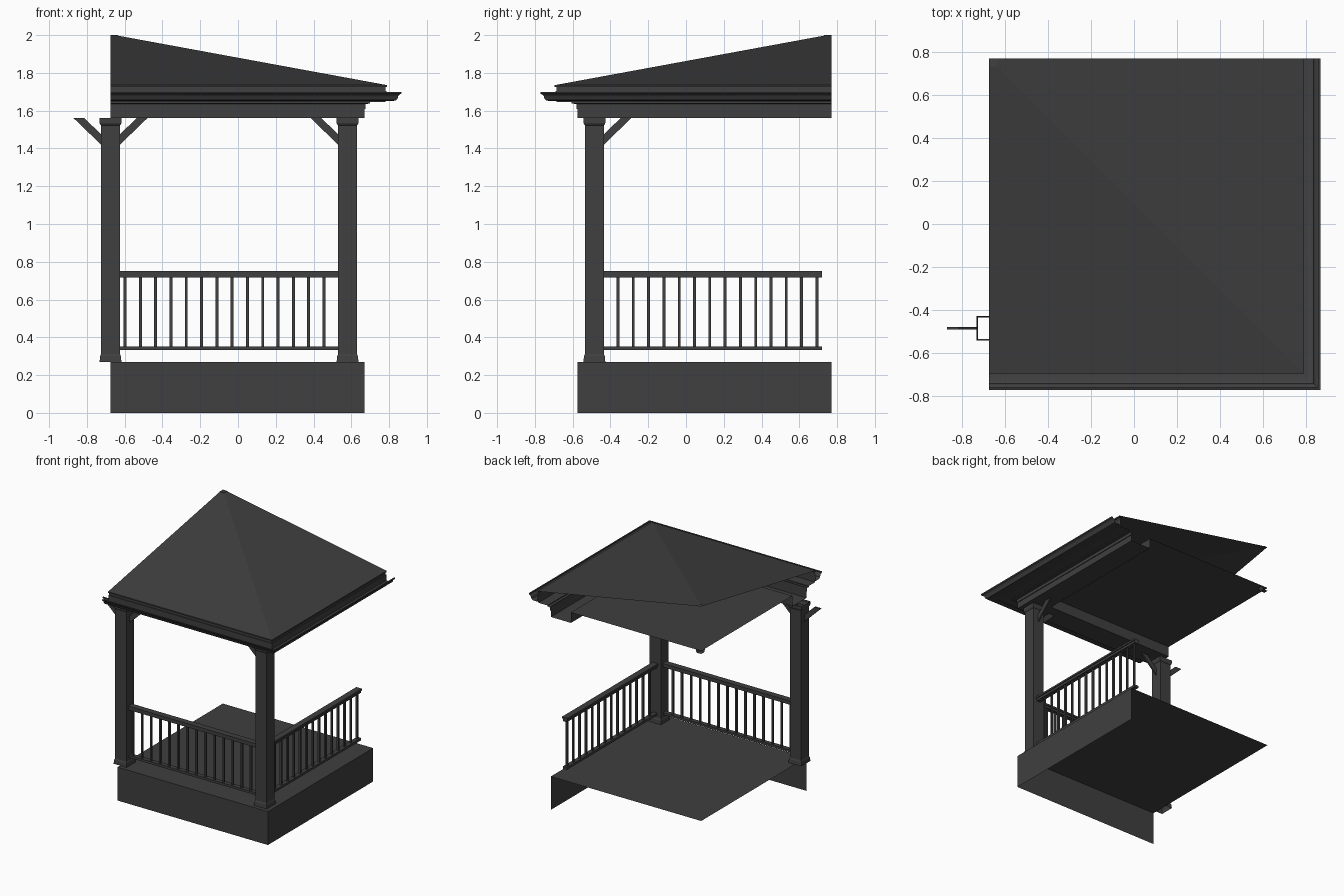
import bpy, bmesh
from mathutils import Matrix, Vector

if "Cube" in bpy.data.objects:
    bpy.data.objects.remove(bpy.data.objects["Cube"])

# Corner post is the pivot; each side run leaves it to the left and to the back
CX, CY = 0.58, -0.485
LEFT, BACK = -0.675, 0.77

mat = bpy.data.materials.new("dark_grey")
mat.diffuse_color = (0.05, 0.05, 0.05, 1)
mat.use_nodes = True
mat.node_tree.nodes["Principled BSDF"].inputs["Base Color"].default_value = mat.diffuse_color


def finish(name, bm):
    mesh = bpy.data.meshes.new(name)
    bm.to_mesh(mesh)
    bm.free()
    mesh.materials.append(mat)
    ob = bpy.data.objects.new(name, mesh)
    bpy.context.collection.objects.link(ob)
    return ob


def sweep(name, profile, smooth=False):
    """Run (outward offset, height) profile along the front, mitred, then the right side."""
    bm = bmesh.new()
    rows = [[bm.verts.new(p) for p in ((LEFT, CY - o, z), (CX + o, CY - o, z), (CX + o, BACK, z))]
            for o, z in profile]
    for a, b in zip(rows, rows[1:]):
        for i in range(2):
            bm.faces.new((a[i], a[i + 1], b[i + 1], b[i]))
    bmesh.ops.remove_doubles(bm, verts=bm.verts, dist=1e-5)
    bmesh.ops.dissolve_degenerate(bm, edges=bm.edges, dist=1e-5)
    ob = finish(name, bm)
    if smooth:
        bpy.context.view_layer.objects.active = ob
        ob.select_set(True)
        bpy.ops.object.shade_smooth_by_angle(angle=0.6)
        ob.select_set(False)
    return ob


def box(bm, lo, hi):
    lo, hi = Vector(lo), Vector(hi)
    m = Matrix.Translation((lo + hi) / 2) @ Matrix.Diagonal((*(hi - lo), 1))
    bmesh.ops.create_cube(bm, size=1, matrix=m)


def side(bm, direction):
    """Turn a part drawn along +x from the origin to a run leaving the corner post."""
    if direction == "front":
        m = Matrix(((-1, 0, 0, CX), (0, 1, 0, CY), (0, 0, 1, 0), (0, 0, 0, 1)))
    else:
        m = Matrix(((0, 1, 0, CX), (1, 0, 0, CY), (0, 0, 1, 0), (0, 0, 0, 1)))
    bm.transform(m)
    bmesh.ops.recalc_face_normals(bm, faces=bm.faces)


# Floor with skirt
sweep("porch_base", [(0.09, 0), (0.09, 0.27), (-1.255, 0.27)])

# Beam, ceiling and ceiling centre plate
sweep("beam", [(-0.09, 1.645), (-0.09, 1.56), (0.09, 1.56), (0.09, 1.645)])
sweep("ceiling", [(-0.09, 1.645), (-1.255, 1.645)])
sweep("ceiling_plate", [(-1.205, 1.645), (-1.215, 1.62), (-1.255, 1.62)])

# Frieze trim, soffit and fascia board
sweep("soffit_and_fascia", [(0.09, 1.61), (0.096, 1.61), (0.096, 1.635), (0.12, 1.638),
                            (0.12, 1.645), (0.2, 1.645), (0.2, 1.725)])

# Gutter trough: ogee outside with rolled lip, open at the top
sweep("gutter", [(0.202, 1.705), (0.202, 1.652), (0.245, 1.652), (0.258, 1.656),
                 (0.265, 1.665), (0.268, 1.677), (0.275, 1.685), (0.285, 1.690),
                 (0.287, 1.700), (0.277, 1.700), (0.275, 1.693), (0.265, 1.687),
                 (0.260, 1.677), (0.256, 1.664), (0.245, 1.657), (0.207, 1.657),
                 (0.207, 1.705), (0.202, 1.705)], smooth=True)

# Hip roof with a small flat cap
sweep("roof", [(0.2, 1.725), (0.21, 1.725), (0.21, 1.735), (-1.215, 1.997),
               (-1.215, 2.0), (-1.255, 2.0)])

# Hollow square posts with flared foot and head
POST = [(0.058, 0.27), (0.055, 0.30), (0.05, 0.312), (0.05, 1.522),
        (0.054, 1.526), (0.058, 1.535), (0.058, 1.56)]
for name, px in (("corner_post", CX), ("left_post", LEFT)):
    bm = bmesh.new()
    rings = [[bm.verts.new((px + sx * w, CY + sy * w, z))
              for sx, sy in ((-1, -1), (1, -1), (1, 1), (-1, 1))] for w, z in POST]
    for a, b in zip(rings, rings[1:]):
        for i in range(4):
            j = (i + 1) % 4
            bm.faces.new((a[i], a[j], b[j], b[i]))
    finish(name, bm)


# Diagonal braces
def brace(name, direction, start, sign):
    bm = bmesh.new()
    pts = [(0.05, 1.42), (0.195, 1.56), (0.138, 1.56), (0.05, 1.475)]
    f = bm.faces.new([bm.verts.new((start + sign * d, -0.006, z)) for d, z in pts])
    ext = bmesh.ops.extrude_face_region(bm, geom=[f])["geom"]
    bmesh.ops.translate(bm, vec=(0, 0.012, 0),
                        verts=[v for v in ext if isinstance(v, bmesh.types.BMVert)])
    if f.is_valid and len(bm.faces) == 5:
        bmesh.ops.contextual_create(bm, geom=list(bm.edges))
    side(bm, direction)
    finish(name, bm)


SPAN = CX - LEFT
brace("corner_brace_front", "front", 0, 1)
brace("corner_brace_right", "right", 0, 1)
brace("left_brace_inner", "front", SPAN, -1)
brace("left_brace_outer", "front", SPAN, 1)

# Railings
for direction in ("front", "right"):
    a, b = 0.05, SPAN - 0.05
    bm = bmesh.new()
    box(bm, (a, -0.025, 0.737), (b, 0.025, 0.752))
    box(bm, (a, -0.018, 0.718), (b, 0.018, 0.737))
    box(bm, (a, -0.018, 0.333), (b, 0.018, 0.352))
    side(bm, direction)
    finish(direction + "_rails", bm)

    bm = bmesh.new()
    for i in range(14):
        x = 0.125 + i * 0.081
        box(bm, (x - 0.0075, -0.0075, 0.352), (x + 0.0075, 0.0075, 0.718))
    side(bm, direction)
    finish(direction + "_balusters", bm)
